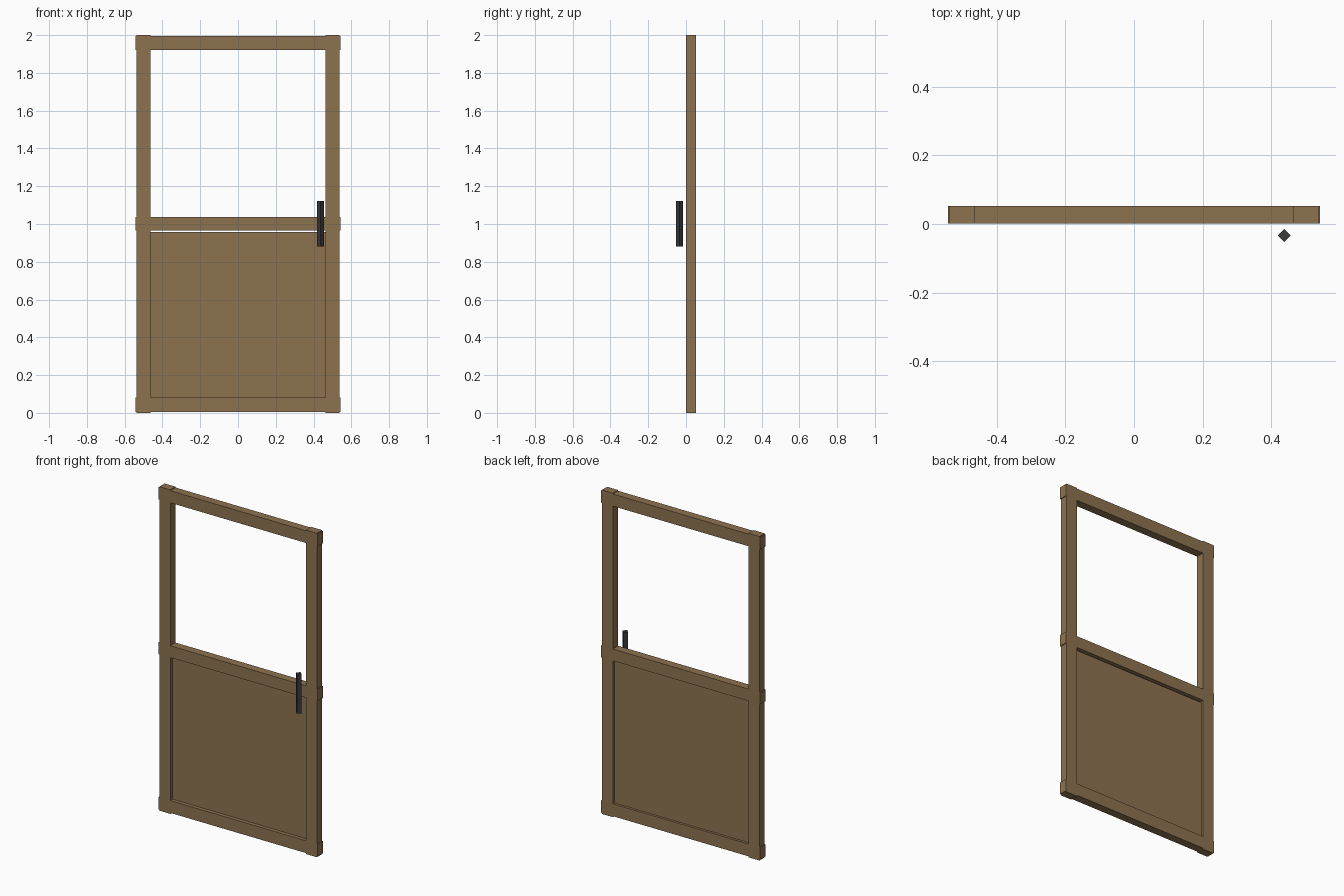
import bpy
from math import pi

cube = bpy.data.objects.get("Cube")
if cube:
    bpy.data.objects.remove(cube, do_unlink=True)


def make_material(name, colour):
    mat = bpy.data.materials.new(name)
    mat.use_nodes = True
    mat.diffuse_color = colour
    mat.node_tree.nodes["Principled BSDF"].inputs["Base Color"].default_value = colour
    return mat


wood = make_material("brown wood", (0.27, 0.17, 0.08, 1))
iron = make_material("dark iron", (0.042, 0.042, 0.042, 1))


def box(name, x, y, z, mat):
    """Box spanning the (low, high) pairs x, y and z."""
    spans = (x, y, z)
    bpy.ops.mesh.primitive_cube_add(size=1, location=[(a + b) / 2 for a, b in spans])
    obj = bpy.context.object
    obj.name = name
    obj.scale = [b - a for a, b in spans]
    bpy.ops.object.transform_apply(location=False, rotation=False, scale=True)
    obj.data.materials.append(mat)
    return obj


FRONT, BACK = 0.001, 0.052
INNER, OUTER, RAIL_END = 0.463, 0.538, 0.543

# Upright posts
for side, name in ((1, "left_post"), (-1, "right_post")):
    box(name, sorted((side * INNER, side * OUTER)), (FRONT, BACK), (0, 2), wood)

# Cross rails, with ends standing slightly proud of the posts
for name, z in (("bottom_rail", (0.006, 0.082)),
                ("middle_rail", (0.965, 1.038)),
                ("top_rail", (1.92, 1.995))):
    box(name, (-RAIL_END, RAIL_END), (FRONT, BACK), z, wood)

# Recessed lower panel, with a thin gap under the middle rail
box("lower_panel", (-INNER, INNER), (0.024, 0.037), (0.08, 0.957), wood)

# Four-sided upright handle, set corner-on in front of the door
bpy.ops.mesh.primitive_cylinder_add(vertices=4, radius=0.0185, depth=0.242,
                                    location=(0.438, -0.0335, 1.001))
handle = bpy.context.object
handle.name = "handle"
handle.data.materials.append(iron)
